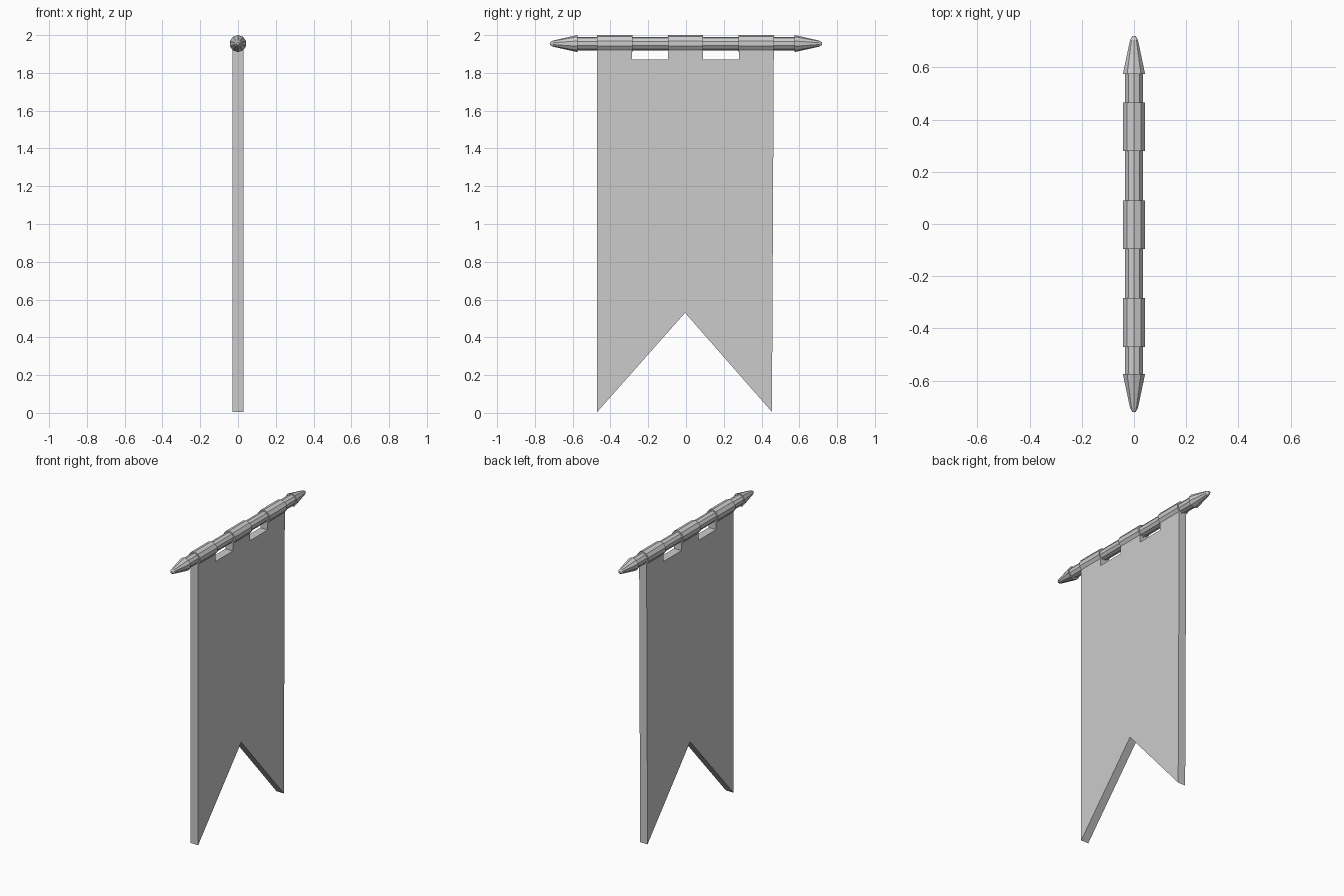
import bpy, bmesh, math

if "Cube" in bpy.data.objects:
    bpy.data.objects.remove(bpy.data.objects["Cube"])

AXIS_Z = 1.955
SIDES = 10


def make_object(name, bm):
    bmesh.ops.recalc_face_normals(bm, faces=bm.faces)
    mesh = bpy.data.meshes.new(name)
    bm.to_mesh(mesh)
    bm.free()
    obj = bpy.data.objects.new(name, mesh)
    bpy.context.collection.objects.link(obj)
    return obj


def lathe_y(name, profile):
    """Faceted solid around the rod axis from (y, radius) pairs."""
    bm = bmesh.new()
    rings = []
    for y, r in profile:
        ring = []
        for i in range(SIDES):
            a = 2 * math.pi * i / SIDES
            ring.append(bm.verts.new((r * math.sin(a), y, AXIS_Z + r * math.cos(a))))
        rings.append(ring)
    for a, b in zip(rings, rings[1:]):
        for i in range(SIDES):
            j = (i + 1) % SIDES
            bm.faces.new((a[i], a[j], b[j], b[i]))
    bm.faces.new(rings[0])
    bm.faces.new(rings[-1])
    return make_object(name, bm)


# Swallow-tailed cloth with notches between the hanging tabs
outline = [(-0.47, 0.005), (-0.005, 0.53), (0.455, 0.005), (0.465, AXIS_Z),
           (0.28, AXIS_Z), (0.28, 1.87), (0.09, 1.87), (0.09, AXIS_Z),
           (-0.095, AXIS_Z), (-0.095, 1.87), (-0.285, 1.87), (-0.285, AXIS_Z),
           (-0.47, AXIS_Z)]
bm = bmesh.new()
face = bm.faces.new([bm.verts.new((-0.028, y, z)) for y, z in outline])
ext = bmesh.ops.extrude_face_region(bm, geom=[face])
bmesh.ops.translate(bm, vec=(0.056, 0, 0),
                    verts=[v for v in ext["geom"] if isinstance(v, bmesh.types.BMVert)])
make_object("banner_cloth", bm)

# Rod
lathe_y("rod", [(-0.58, 0.036), (0.58, 0.036)])

# Cloth loops around the rod
for i, (y0, y1) in enumerate([(-0.471, -0.284), (-0.096, 0.091), (0.279, 0.466)]):
    lathe_y(f"cloth_loop_{i + 1}", [(y0, 0.045), (y1, 0.045)])

# Pointed finials at both ends
for name, s in (("finial_left", -1), ("finial_right", 1)):
    lathe_y(name, [(s * 0.574, 0.045), (s * 0.705, 0.016), (s * 0.72, 0.007)])
